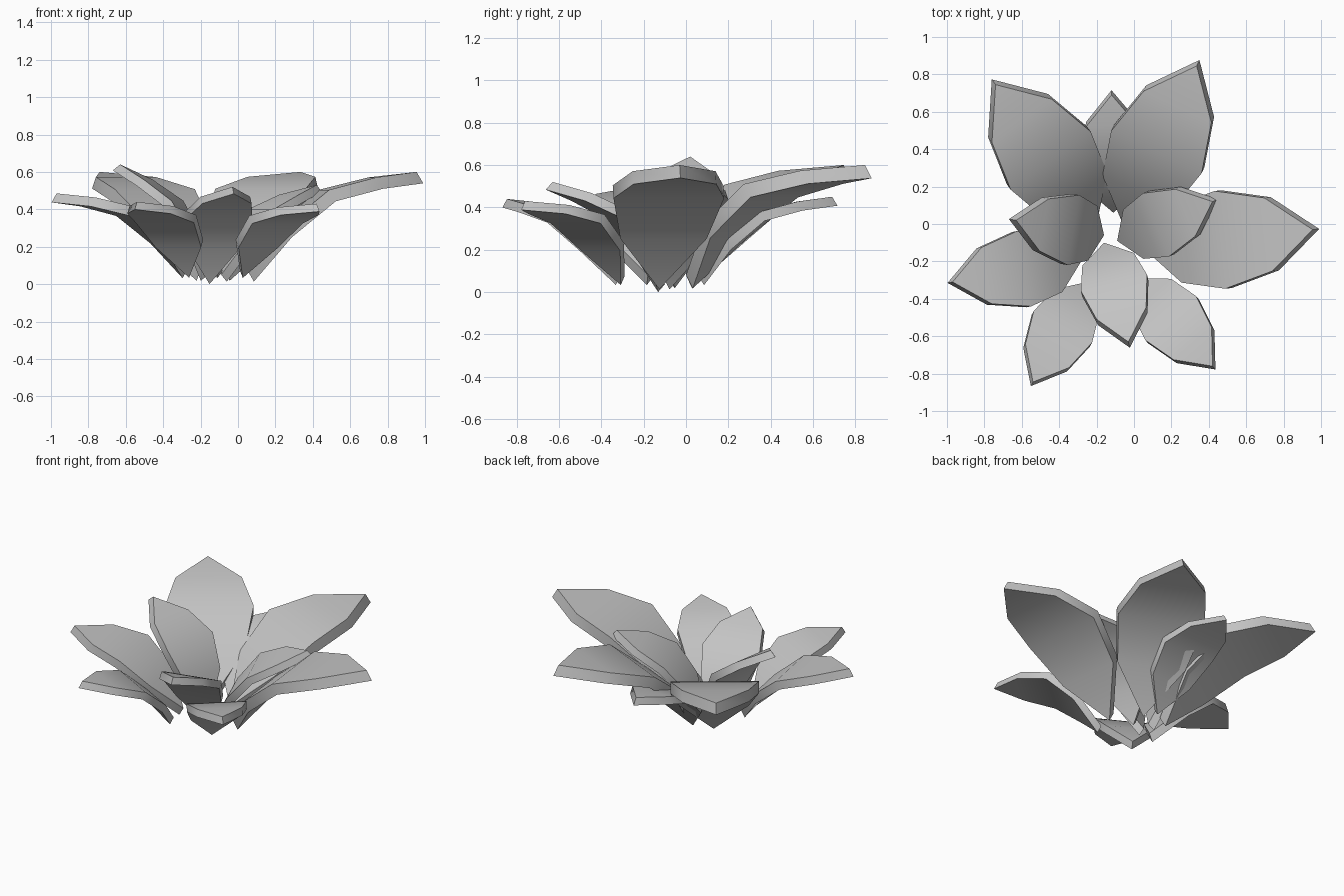
import bpy
import bmesh
from mathutils import Vector

cube = bpy.data.objects.get("Cube")
if cube:
    bpy.data.objects.remove(cube, do_unlink=True)

# Single flat colour
grey = bpy.data.materials.new("petal_grey")
grey.use_nodes = True
colour = (0.55, 0.55, 0.55, 1)
grey.diffuse_color = colour
grey.node_tree.nodes["Principled BSDF"].inputs["Base Color"].default_value = colour

# Shared petal shape: distance along the chord, bulge, half width (chord = 1)
STATIONS = [(0.264, 0.109, 0.195), (0.543, 0.158, 0.25), (0.79, 0.089, 0.187)]
THICKNESS = 0.067


def petal(name, base, tip):
    """Arched, pointed blade running from base to tip along its upper face."""
    base, tip = Vector(base), Vector(tip)
    chord = tip - base
    side = Vector((0, 0, 1)).cross(chord).normalized() * chord.length
    up = chord.cross(side).normalized() * chord.length

    # Upper outline, up one edge and back down the other
    left = [base + chord * u + up * v + side * w for u, v, w in STATIONS]
    right = [base + chord * u + up * v - side * w for u, v, w in STATIONS]
    outline = [base] + right + [tip] + left[::-1]

    bm = bmesh.new()
    top = [bm.verts.new(p) for p in outline]
    bottom = [bm.verts.new(p - up * THICKNESS) for p in outline]
    strips = [(0, 1, 7), (1, 2, 6, 7), (2, 3, 5, 6), (3, 4, 5)]
    for strip in strips:
        bm.faces.new([top[i] for i in strip])
        bm.faces.new([bottom[i] for i in reversed(strip)])
    for i in range(len(top)):
        j = (i + 1) % len(top)
        bm.faces.new((top[i], bottom[i], bottom[j], top[j]))
    bmesh.ops.recalc_face_normals(bm, faces=bm.faces)

    mesh = bpy.data.meshes.new(name)
    bm.to_mesh(mesh)
    bm.free()
    mesh.materials.append(grey)
    obj = bpy.data.objects.new(name, mesh)
    bpy.context.collection.objects.link(obj)
    bpy.ops.object.select_all(action="DESELECT")
    obj.select_set(True)
    bpy.context.view_layer.objects.active = obj
    bpy.ops.object.shade_smooth_by_angle(angle=0.6)


# Large outer petals
petal("large_petal_back_right", (-0.2, 0.0, 0.08), (-0.74, 0.745, 0.6))
petal("large_petal_back_left", (-0.06, 0.0, 0.08), (0.335, 0.845, 0.6))
petal("large_petal_left", (0.05, -0.13, 0.075), (0.955, -0.03, 0.6))

# Small outer petals
petal("outer_petal_back", (-0.11, 0.06, 0.075), (-0.12, 0.69, 0.45))
petal("outer_petal_right", (-0.27, -0.18, 0.08), (-0.97, -0.31, 0.485))
petal("outer_petal_front_right", (-0.25, -0.31, 0.075), (-0.54, -0.845, 0.44))
petal("outer_petal_front_left", (0.01, -0.29, 0.075), (0.42, -0.76, 0.43))

# Steeper inner petals
petal("inner_petal_left", (-0.09, -0.09, 0.05), (0.42, 0.12, 0.53))
petal("inner_petal_right", (-0.16, -0.06, 0.05), (-0.63, 0.02, 0.64))
petal("inner_petal_front", (-0.16, -0.1, 0.037), (-0.03, -0.63, 0.52))
